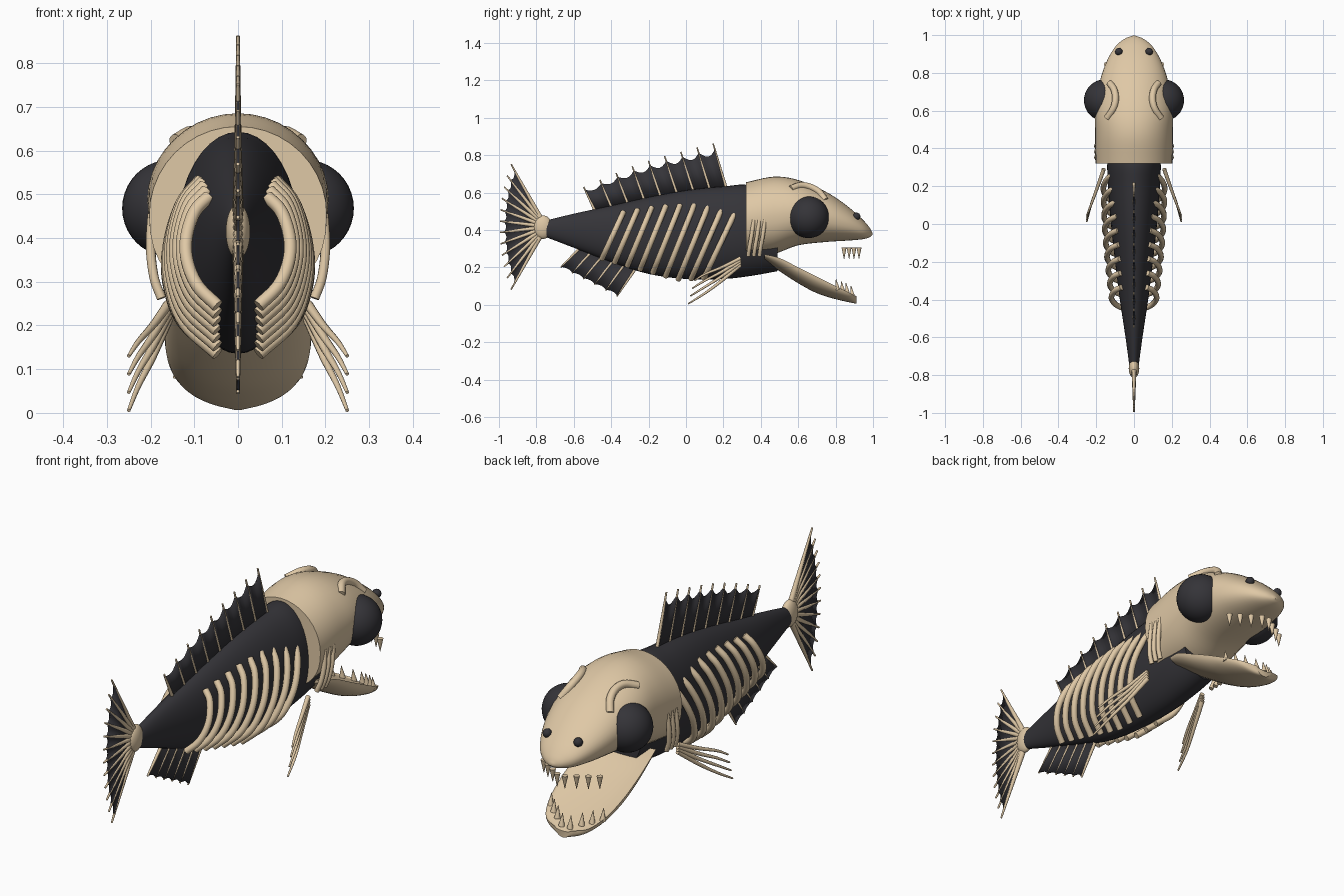
import bpy, bmesh, math
from mathutils import Vector

if "Cube" in bpy.data.objects:
    bpy.data.objects.remove(bpy.data.objects["Cube"])


def material(name, rgb):
    m = bpy.data.materials.new(name)
    m.diffuse_color = (*rgb, 1)
    m.use_nodes = True
    m.node_tree.nodes["Principled BSDF"].inputs["Base Color"].default_value = m.diffuse_color
    return m


BONE = material("bone", (0.74, 0.58, 0.38))
DARK = material("dark", (0.035, 0.034, 0.04))


def finish(name, mesh, mat, angle=40):
    ob = bpy.data.objects.new(name, mesh)
    bpy.context.collection.objects.link(ob)
    mesh.materials.clear()
    mesh.materials.append(mat)
    bpy.ops.object.select_all(action='DESELECT')
    ob.select_set(True)
    bpy.context.view_layer.objects.active = ob
    bpy.ops.object.shade_smooth_by_angle(angle=math.radians(angle))
    return ob


def from_bmesh(name, bm, mat):
    bmesh.ops.recalc_face_normals(bm, faces=bm.faces)
    me = bpy.data.meshes.new(name)
    bm.to_mesh(me)
    bm.free()
    return finish(name, me, mat)


def smooth_path(pts, steps):
    # Catmull-Rom through tuples of any length
    p = [Vector(q) for q in pts]
    p = [2 * p[0] - p[1]] + p + [2 * p[-1] - p[-2]]
    out = []
    for i in range(1, len(p) - 2):
        a, b, c, d = p[i - 1:i + 3]
        for k in range(steps):
            t = k / steps
            out.append(0.5 * (2 * b + (c - a) * t + (2 * a - 5 * b + 4 * c - d) * t * t
                              + (3 * b - a - 3 * c + d) * t ** 3))
    return out + [p[-2]]


def loft(name, sections, mat, shape, n=40, steps=5):
    # sections: (y, z top, z bottom, half width)
    bm = bmesh.new()
    rings = []
    for y, zt, zb, w in smooth_path(sections, steps):
        ring = []
        for k in range(n):
            u, v = shape(2 * math.pi * k / n)
            ring.append(bm.verts.new((w * u, y, (zt + zb) / 2 + v * (zt - zb) / 2)))
        rings.append(ring)
    for r, s in zip(rings, rings[1:]):
        for k in range(n):
            bm.faces.new((r[k], r[(k + 1) % n], s[(k + 1) % n], s[k]))
    bm.faces.new(rings[0])
    bm.faces.new(rings[-1])
    return from_bmesh(name, bm, mat)


def tubes(name, paths, r0, r1, mat, steps=6, both=False):
    # several tapered round rods in one object
    cu = bpy.data.curves.new(name, 'CURVE')
    cu.dimensions = '3D'
    cu.bevel_depth = 1
    cu.bevel_resolution = 3
    cu.use_fill_caps = True
    if both:
        paths = paths + [[(-x, y, z) for x, y, z in p] for p in paths]
    for p in paths:
        q = smooth_path(p, steps)
        sp = cu.splines.new('POLY')
        sp.points.add(len(q) - 1)
        for i, v in enumerate(q):
            sp.points[i].co = (*v, 1)
            sp.points[i].radius = r0 + (r1 - r0) * i / (len(q) - 1)
    tmp = bpy.data.objects.new(name + "_curve", cu)
    bpy.context.collection.objects.link(tmp)
    dg = bpy.context.evaluated_depsgraph_get()
    me = bpy.data.meshes.new_from_object(tmp.evaluated_get(dg))
    bpy.data.objects.remove(tmp)
    return finish(name, me, mat, 50)


def membrane(name, roots, tips, reach, scallop, mat, m=6):
    # thin web between neighbouring rays, with a scalloped outer edge
    bm = bmesh.new()
    rows = []
    for i in range(len(roots) - 1):
        for k in range(m + (i == len(roots) - 2)):
            t = k / m
            a = Vector((0, *roots[i])).lerp(Vector((0, *roots[i + 1])), t)
            b = Vector((0, *tips[i])).lerp(Vector((0, *tips[i + 1])), t)
            e = a.lerp(b, reach - scallop * math.sin(math.pi * t))
            rows.append((bm.verts.new(a), bm.verts.new(e)))
    for (a, b), (c, d) in zip(rows, rows[1:]):
        bm.faces.new((a, c, d, b))
    ob = from_bmesh(name, bm, mat)
    s = ob.modifiers.new("thickness", 'SOLIDIFY')
    s.thickness, s.offset = 0.008, 0


def fin(name, roots, tips, reach, scallop, r0=0.008, r1=0.004):
    membrane(name + "_membrane", roots, tips, reach, scallop, DARK)
    tubes(name + "_rays", [[(0, *a), (0, *b)] for a, b in zip(roots, tips)], r0, r1, BONE, 3)


def ball(name, loc, r, mat, scale=(1, 1, 1)):
    bm = bmesh.new()
    bmesh.ops.create_uvsphere(bm, u_segments=32, v_segments=20, radius=r)
    bmesh.ops.scale(bm, vec=scale, verts=bm.verts)
    bmesh.ops.translate(bm, vec=loc, verts=bm.verts)
    return from_bmesh(name, bm, mat)


def ellipse(a):
    return math.cos(a), math.sin(a)


def skull_shape(a):
    s = math.sin(a)
    return math.cos(a), s if s > 0 else -abs(s) ** 0.85


def jaw_shape(a):
    s = math.sin(a)
    return math.cos(a), 1 - 0.5 * s if s > 0 else 1 + 2 * s


# body and skull
loft("body", [(-0.77, .445, .37, .022), (-0.6, .487, .305, .045), (-0.4, .53, .228, .075),
              (-0.2, .575, .165, .1), (0, .612, .138, .122), (0.2, .633, .138, .138),
              (0.35, .635, .155, .14), (0.49, .53, .18, .115)], DARK, ellipse)
loft("skull", [(.32, .655, .25, .203), (.47, .685, .272, .206), (.6, .667, .318, .205),
               (.75, .603, .336, .182), (.86, .53, .343, .145), (.94, .46, .35, .098),
               (.98, .415, .36, .05), (.997, .385, .373, .008)], BONE, skull_shape)

# lower jaw
loft("lower_jaw", [(.42, .27, .235, .14), (.5, .25, .18, .16), (.6, .2, .115, .167),
                   (.7, .15, .062, .166), (.8, .1, .03, .15), (.88, .062, .012, .11),
                   (.912, .046, .006, .04)], BONE, jaw_shape)

# teeth
upper, lower = [], []
for x, y in [(.145, .845), (.105, .872), (.062, .898), (.02, .925)]:
    upper.append([(x, y, .306), (x, y, .245)])
for x, y, z in [(.135, .81, .08), (.1, .838, .07), (.063, .863, .06), (.022, .89, .045)]:
    lower.append([(x, y, z), (x, y - .008, z + .058)])
tubes("upper_teeth", upper, .014, .001, BONE, 2, True)
tubes("lower_teeth", lower, .014, .001, BONE, 2, True)

# eyes and nostrils
for side, s in (("left", -1), ("right", 1)):
    ball(side + "_eye", (s * .154, .655, .468), .111, DARK)
    ball(side + "_nostril", (s * .08, .912, .473), .02, DARK)

# brows and gill bars
tubes("brows", [[(.142, .56, .62), (.11, .61, .638), (.098, .66, .632), (.105, .71, .605),
                 (.128, .745, .56)]], .018, .018, BONE, 6, True)
tubes("gill_bars", [[(.196, .362 + d, .455), (.2, .352 + d, .38), (.192, .34 + d, .31),
                     (.175, .333 + d, .262)] for d in (0, .03, .06)], .011, .011, BONE, 6, True)

# ribs
ribs = []
for i in range(9):
    t = i / 8
    h = math.sin(math.pi * t)
    y = -.335 + .605 * t
    zt = .495 + .015 * t + .03 * h
    zb = .245 - .11 * min(1, t * 1.35) + .02 * max(0, t - .75)
    w = .118 + .042 * math.sin(math.pi / 2 * t)
    drop = -.115 - .06 * t
    ribs.append([(w * .56, y, zt)] +
                [(w * a, y + drop * b, zt + (zb - zt) * b)
                 for a, b in ((.84, .14), (1, .38), (.98, .6), (.78, .82))] +
                [(.047, y + drop, zb)])
tubes("ribs", ribs, .015, .015, BONE, 6, True)

# pectoral fins
tubes("pectoral_rays", [[(.16, .29, .248 - .012 * k), (.195, .19, .2 - .024 * k),
                         (.228, .1, .163 - .034 * k), (.25, .045 - .011 * k, .13 - .0415 * k)]
                        for k in range(4)], .011, .004, BONE, 5, True)

# dorsal fin
roots = [(.215 - .088 * i, z) for i, z in
         enumerate((.625, .618, .61, .597, .582, .565, .545, .527, .508))]
tips = [(.145 - .0865 * i, z) for i, z in
        enumerate((.862, .842, .818, .795, .77, .74, .705, .668, .63))]
fin("dorsal_fin", roots, tips, .87, .13)

# anal fin
roots = [(-.275 - .06 * i, .185 + .022 * i) for i in range(6)]
tips = [(-.37 - .06 * i, .045 + .031 * i) for i in range(6)]
fin("anal_fin", roots, tips, .97, .05)

# tail fin and its hub
ball("tail_hub", (0, -.765, .415), 1, BONE, (.028, .05, .063))
roots, tips = [], []
for i in range(12):
    t = 2 * i / 11 - 1
    roots.append((-.775, .417 + .045 * t))
    tips.append((-.995 + .06 * abs(t) ** 2.2, .417 + .335 * t))
fin("tail_fin", roots, tips, .9, .05, .013, .004)
